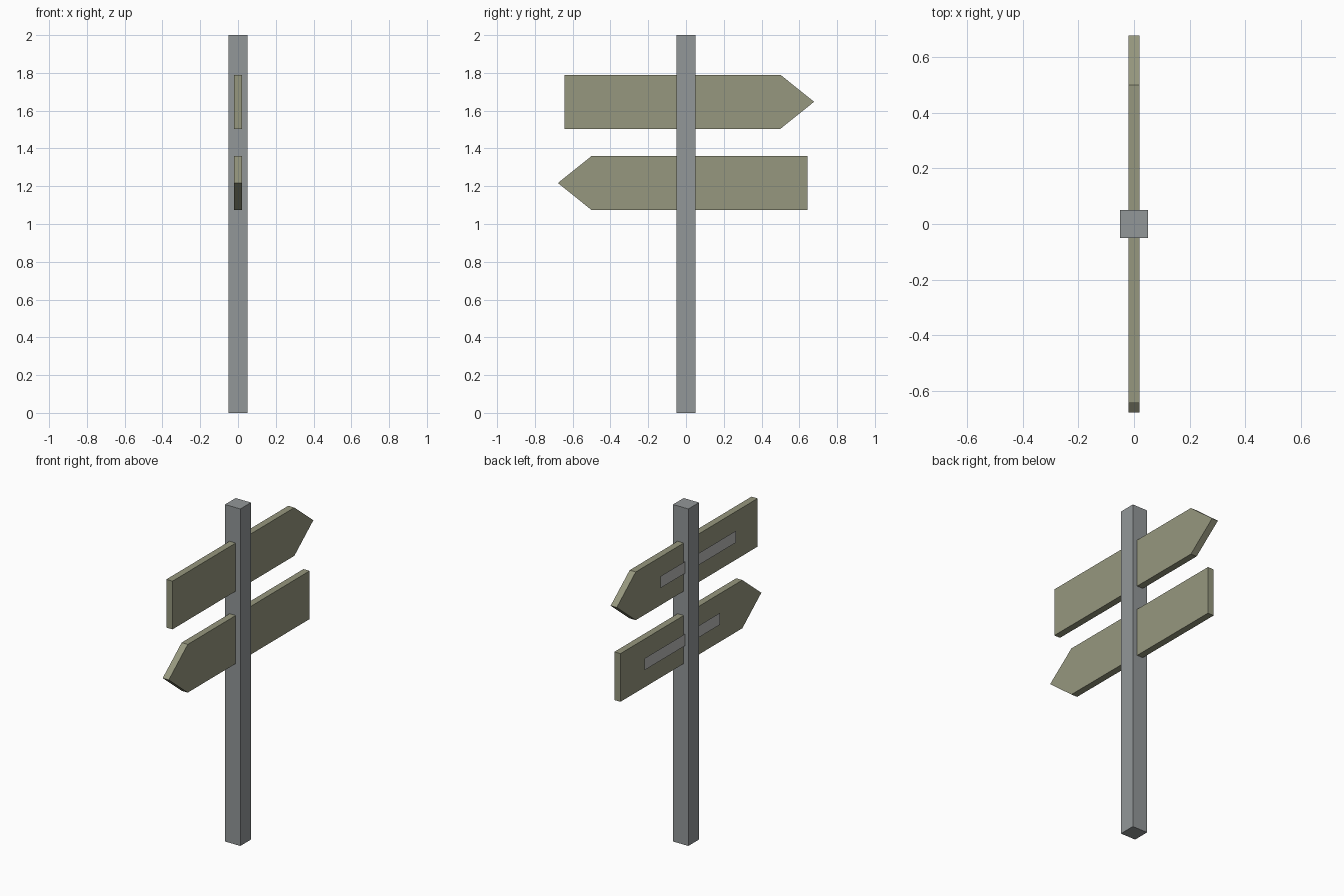
import bpy
import bmesh
from mathutils import Vector

cube = bpy.data.objects.get("Cube")
if cube:
    bpy.data.objects.remove(cube)


def make_material(name, rgb):
    mat = bpy.data.materials.new(name)
    mat.use_nodes = True
    mat.diffuse_color = (*rgb, 1)
    mat.node_tree.nodes["Principled BSDF"].inputs["Base Color"].default_value = (*rgb, 1)
    return mat


post_grey = make_material("post grey", (0.29, 0.31, 0.315))
sign_olive = make_material("sign olive", (0.305, 0.31, 0.21))
plate_grey = make_material("plate light grey", (0.49, 0.49, 0.48))


def make_panel(name, outline, x, thickness, mat):
    """Flat outline of (y, z) points facing -x, extruded towards +x."""
    bm = bmesh.new()
    face = bm.faces.new([bm.verts.new((x, y, z)) for y, z in outline])
    face.normal_update()
    if face.normal.x > 0:
        face.normal_flip()
    if thickness:
        result = bmesh.ops.extrude_face_region(bm, geom=[face], use_keep_orig=True)
        moved = [v for v in result["geom"] if isinstance(v, bmesh.types.BMVert)]
        bmesh.ops.translate(bm, verts=moved, vec=Vector((thickness, 0, 0)))
        bmesh.ops.recalc_face_normals(bm, faces=bm.faces[:])
    mesh = bpy.data.meshes.new(name)
    bm.to_mesh(mesh)
    bm.free()
    mesh.materials.append(mat)
    obj = bpy.data.objects.new(name, mesh)
    bpy.context.collection.objects.link(obj)
    return obj


# Square post
bpy.ops.mesh.primitive_cube_add(size=1, location=(0, 0, 1))
post = bpy.context.object
post.name = "post"
post.scale = (0.1, 0.1, 2)
post.data.materials.append(post_grey)

# Two arrow boards pointing opposite ways, each with a thin label plate
half_height = 0.143
for level, z, way in (("upper", 1.647, 1), ("lower", 1.217, -1)):
    arrow = [(-0.643, -half_height), (0.5, -half_height), (0.678, 0),
             (0.5, half_height), (-0.643, half_height)]
    make_panel(level + "_arrow_board", [(way * y, z + h) for y, h in arrow],
               -0.02, 0.04, sign_olive)
    label = [(-0.43, -0.035), (0.28, -0.035), (0.28, 0.035), (-0.43, 0.035)]
    make_panel(level + "_label_plate", [(way * y, z + h) for y, h in label],
               -0.028, 0, plate_grey)
